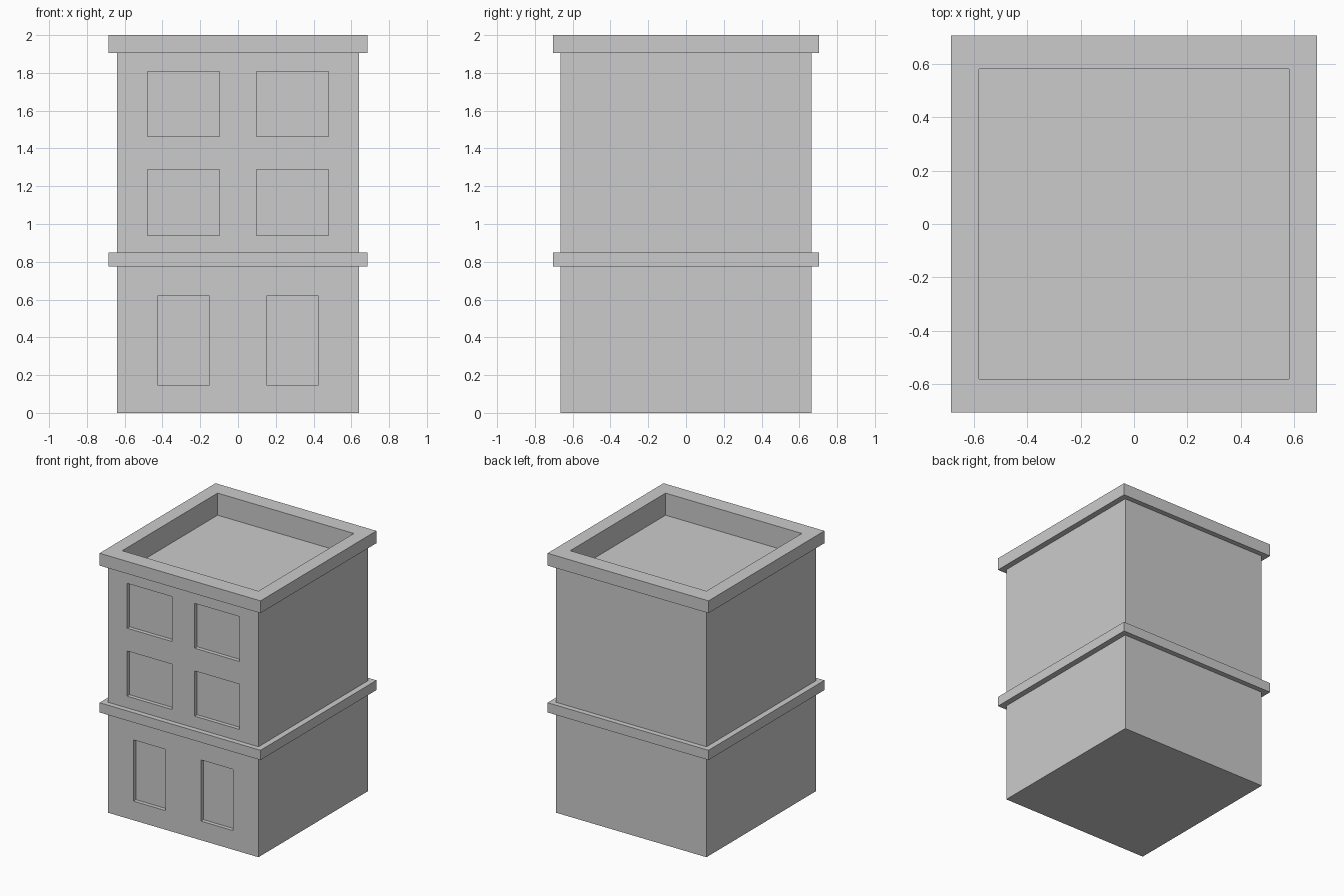
import bpy, bmesh

if "Cube" in bpy.data.objects:
    bpy.data.objects.remove(bpy.data.objects["Cube"])

# Stacked rectangular outlines (half width, half depth, height), bottom to roof recess
BODY, TRIM, ROOF = (0.64, 0.665), (0.685, 0.705), (0.58, 0.58)
profile = [
    (*BODY, 0.0), (*BODY, 0.775),
    (*TRIM, 0.775), (*TRIM, 0.85),      # ledge above the ground floor
    (*BODY, 0.85), (*BODY, 1.905),
    (*TRIM, 1.905), (*TRIM, 2.0),       # cornice
    (*ROOF, 2.0), (*ROOF, 1.83),        # parapet and sunken roof
]


def finish(bm, name):
    bmesh.ops.recalc_face_normals(bm, faces=bm.faces)
    mesh = bpy.data.meshes.new(name)
    bm.to_mesh(mesh)
    bm.free()
    obj = bpy.data.objects.new(name, mesh)
    bpy.context.collection.objects.link(obj)
    return obj


def add_box(bm, x0, x1, y0, y1, z0, z1):
    verts = bmesh.ops.create_cube(bm, size=1)["verts"]
    bmesh.ops.scale(bm, vec=(x1 - x0, y1 - y0, z1 - z0), verts=verts)
    bmesh.ops.translate(bm, vec=((x0 + x1) / 2, (y0 + y1) / 2, (z0 + z1) / 2), verts=verts)


# Building shell
bm = bmesh.new()
rings = [[bm.verts.new((sx * hx, sy * hy, z))
          for sx, sy in ((-1, -1), (1, -1), (1, 1), (-1, 1))]
         for hx, hy, z in profile]
for low, high in zip(rings, rings[1:]):
    for i in range(4):
        j = (i + 1) % 4
        bm.faces.new((low[i], low[j], high[j], high[i]))
bm.faces.new(rings[0][::-1])
bm.faces.new(rings[-1])
building = finish(bm, "building")

# Window and door recesses, mirrored across the facade
openings = [(0.15, 0.425, 0.147, 0.618),
            (0.097, 0.478, 0.94, 1.288),
            (0.097, 0.478, 1.463, 1.808)]
DEPTH = 0.03
bm = bmesh.new()
for x0, x1, z0, z1 in openings:
    for a, b in ((x0, x1), (-x1, -x0)):
        add_box(bm, a, b, -0.8, -BODY[1] + DEPTH, z0, z1)
cutter = finish(bm, "opening_cutters")

# Cut the recesses and drop the cutter
mod = building.modifiers.new("openings", "BOOLEAN")
mod.operation = "DIFFERENCE"
mod.solver = "EXACT"
mod.object = cutter
bpy.context.view_layer.objects.active = building
building.select_set(True)
bpy.ops.object.modifier_apply(modifier=mod.name)
bpy.data.objects.remove(cutter)
